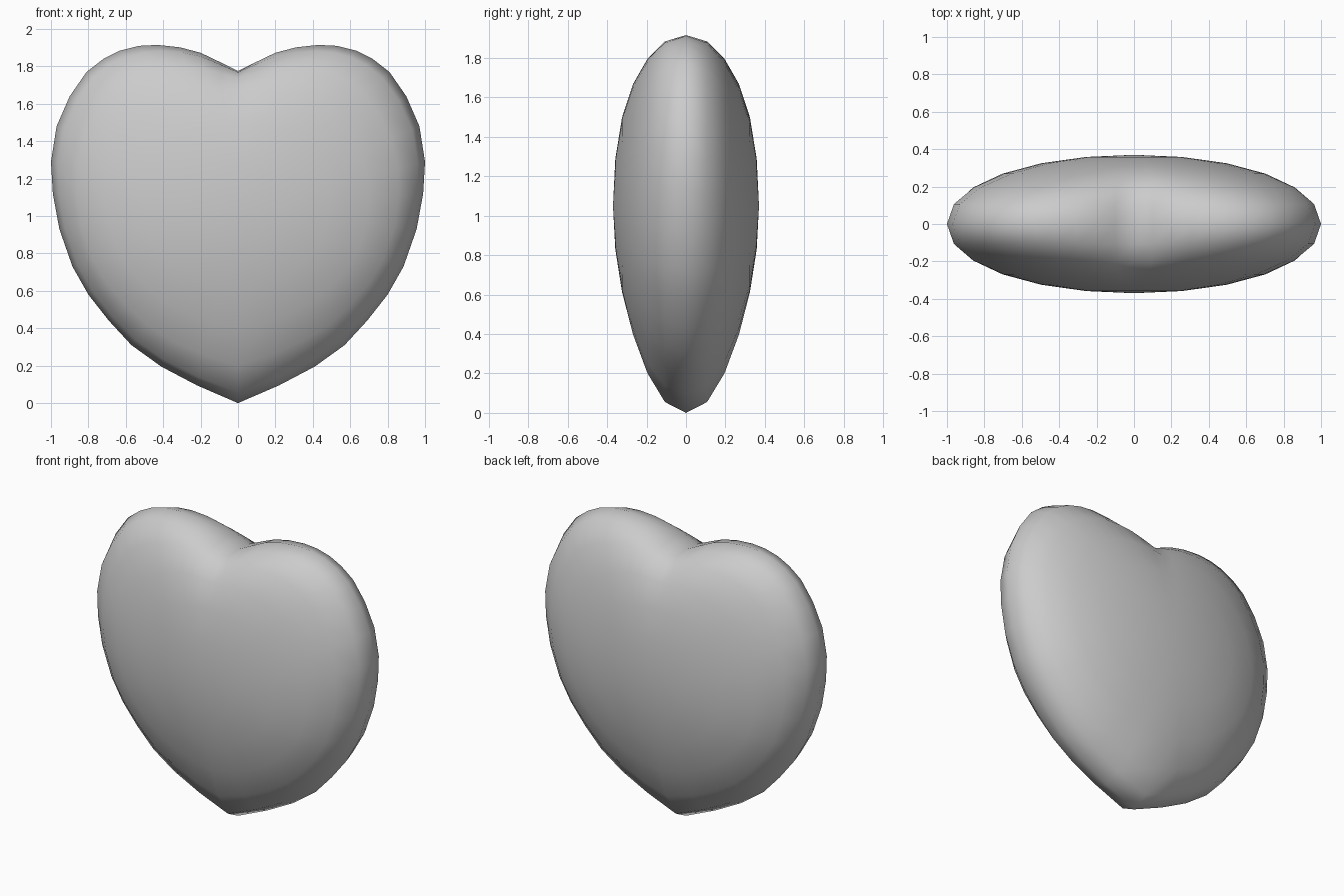
import bpy
import bmesh
import math

if "Cube" in bpy.data.objects:
    bpy.data.objects.remove(bpy.data.objects["Cube"])

# Right half of the heart outline (x, z), from top cleft round to bottom tip
HALF = [(0, 1.775), (0.10, 1.825), (0.20, 1.873), (0.31, 1.902), (0.43, 1.915),
        (0.53, 1.91), (0.63, 1.885), (0.72, 1.84), (0.81, 1.77), (0.90, 1.64),
        (0.97, 1.48), (1.0, 1.29), (0.99, 1.12), (0.955, 0.93), (0.885, 0.73),
        (0.80, 0.58), (0.69, 0.44), (0.57, 0.31), (0.41, 0.195), (0.22, 0.095),
        (0, 0)]
OUTLINE = HALF + [(-x, z) for x, z in HALF[-2:0:-1]]
CENTRE_Z = 1.05
HALF_DEPTH = 0.37
STEPS = 6


def ring_point(x, z, s):
    """Outline point shrunk by s, easing from heart to rounded oval inside."""
    dz = z - CENTRE_Z
    r = math.hypot(x, dz)
    cx, cz = x / r, dz / r
    height = 0.92 if cz > 0 else 0.85
    oval = 1 / math.sqrt(cx ** 2 + (cz / height) ** 2)
    w = s ** 3
    radius = s * (w * r + (1 - w) * oval)
    return cx * radius, CENTRE_Z + cz * radius


# Puffy heart: concentric rings from the front centre to the back centre
bm = bmesh.new()
rings = []
for i in range(1, 2 * STEPS):
    t = math.pi * i / (2 * STEPS)
    c = math.cos(t)
    y = 0.0 if i == STEPS else -math.copysign(HALF_DEPTH * abs(c) ** 0.92, c)
    ring = []
    for x, z in OUTLINE:
        px, pz = ring_point(x, z, math.sin(t))
        ring.append(bm.verts.new((px, y, pz)))
    rings.append(ring)

n = len(OUTLINE)
for a, b in zip(rings, rings[1:]):
    for j in range(n):
        k = (j + 1) % n
        bm.faces.new((a[j], a[k], b[k], b[j]))

# Front and back centre caps
for ring, y in ((rings[0], -HALF_DEPTH), (rings[-1], HALF_DEPTH)):
    pole = bm.verts.new((0, y, CENTRE_Z))
    for j in range(n):
        bm.faces.new((pole, ring[j], ring[(j + 1) % n]))

bmesh.ops.recalc_face_normals(bm, faces=bm.faces)
for f in bm.faces:
    f.smooth = True
mesh = bpy.data.meshes.new("heart")
bm.to_mesh(mesh)
bm.free()
heart = bpy.data.objects.new("heart", mesh)
bpy.context.collection.objects.link(heart)
